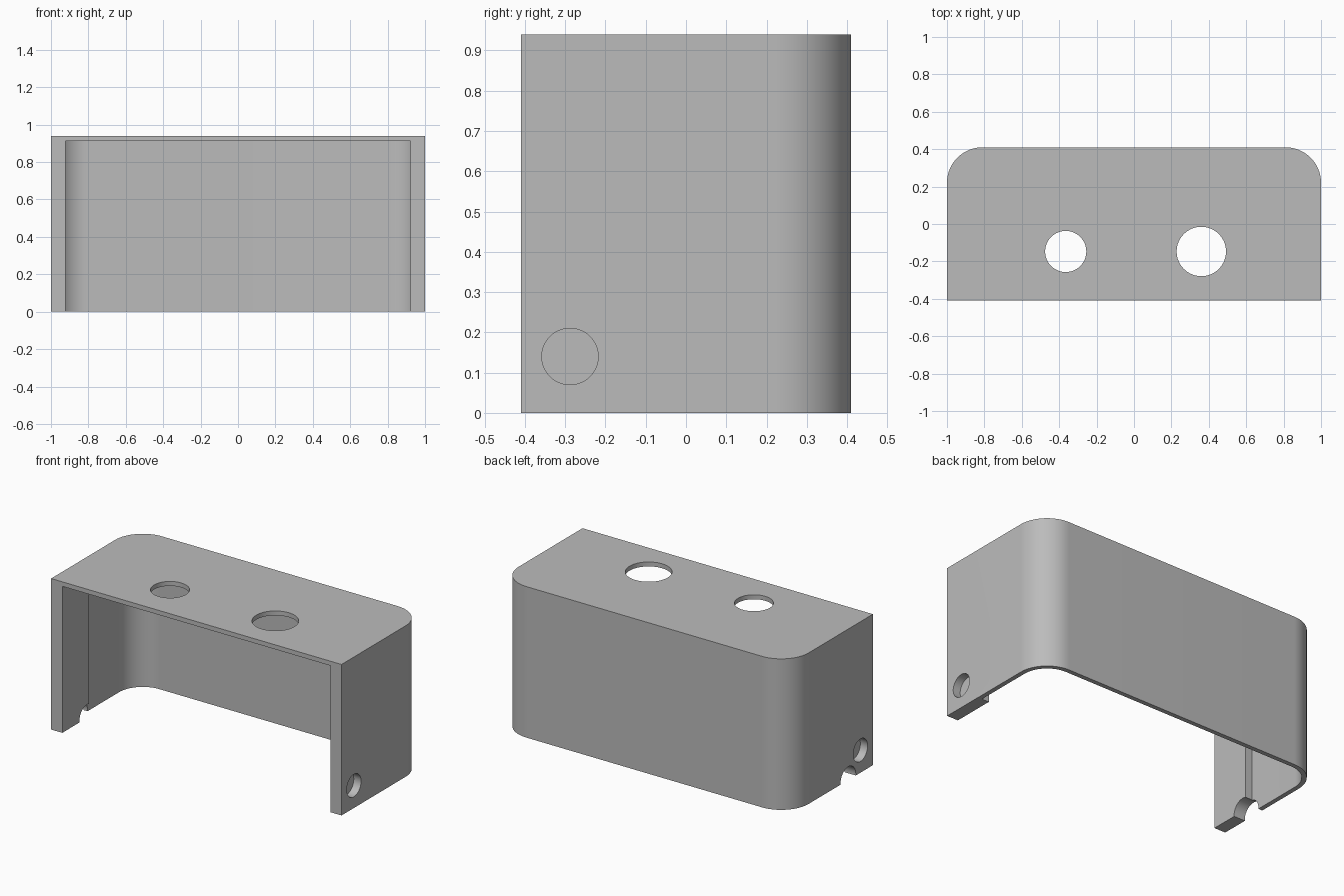
import bpy, bmesh, math

if "Cube" in bpy.data.objects:
    bpy.data.objects.remove(bpy.data.objects["Cube"])

HALF_W, HALF_D, HEIGHT = 1.0, 0.41, 0.94
WALL, CHEEK, STEP_Y = 0.028, 0.077, -0.145
RADIUS = 0.19

grey = bpy.data.materials.new("plain grey")
grey.use_nodes = True
grey.diffuse_color = (0.5, 0.5, 0.5, 1)
grey.node_tree.nodes["Principled BSDF"].inputs["Base Color"].default_value = (0.5, 0.5, 0.5, 1)


def back_corner(half_w, back, r, steps=20):
    """Rounded corner on the +x side, running from the side to the back."""
    return [(half_w - r + r * math.cos(a), back - r + r * math.sin(a))
            for a in (math.pi / 2 * i / steps for i in range(steps + 1))]


def extrude_outline(name, half, z0, z1):
    """Mirror a half outline in x and extrude it upwards."""
    outline = half + [(-x, y) for x, y in reversed(half)]
    bm = bmesh.new()
    face = bm.faces.new([bm.verts.new((x, y, z0)) for x, y in outline])
    out = bmesh.ops.extrude_face_region(bm, geom=[face])
    top = [v for v in out["geom"] if isinstance(v, bmesh.types.BMVert)]
    bmesh.ops.translate(bm, verts=top, vec=(0, 0, z1 - z0))
    bmesh.ops.recalc_face_normals(bm, faces=bm.faces)
    mesh = bpy.data.meshes.new(name)
    bm.to_mesh(mesh)
    bm.free()
    obj = bpy.data.objects.new(name, mesh)
    bpy.context.collection.objects.link(obj)
    mesh.materials.append(grey)
    return obj


def rod(location, radius, depth, sideways=False):
    bpy.ops.mesh.primitive_cylinder_add(
        vertices=64, radius=radius, depth=depth, location=location,
        rotation=(0, math.pi / 2 if sideways else 0, 0))
    obj = bpy.context.object
    obj.data.materials.append(grey)
    return obj


def cut(target, cutter):
    cutter.hide_render = True
    mod = target.modifiers.new("cut", 'BOOLEAN')
    mod.operation, mod.solver, mod.object = 'DIFFERENCE', 'EXACT', cutter
    bpy.context.view_layer.objects.active = target
    bpy.ops.object.modifier_apply(modifier=mod.name)
    bpy.data.objects.remove(cutter)


# Cover with rounded back corners
cover = extrude_outline("cover", [(HALF_W, -HALF_D)] + back_corner(HALF_W, HALF_D, RADIUS), 0, HEIGHT)

# Hollow, open at the front and bottom, with thicker cheeks at the front
inner_w = HALF_W - WALL
hollow = [(HALF_W - CHEEK, -HALF_D - 0.1), (HALF_W - CHEEK, STEP_Y), (inner_w, STEP_Y)]
hollow += back_corner(inner_w, HALF_D - WALL, RADIUS - WALL)
cut(cover, extrude_outline("hollow", hollow, -0.1, HEIGHT - WALL))

# Two round openings in the top
cut(cover, rod((-0.365, -0.147, HEIGHT), 0.11, 0.2))
cut(cover, rod((0.36, -0.147, HEIGHT), 0.132, 0.2))

# Blind round pockets on the outside of both cheeks
for side in (-1, 1):
    cut(cover, rod((side * HALF_W, -0.288, 0.14), 0.07, 0.1, True))

# Cable notch in the bottom of the right wall
cut(cover, rod((-HALF_W, -0.167, 0.008), 0.075, 0.3, True))

bpy.ops.object.select_all(action='DESELECT')
cover.select_set(True)
bpy.context.view_layer.objects.active = cover
bpy.ops.object.shade_smooth_by_angle(angle=math.radians(30))
